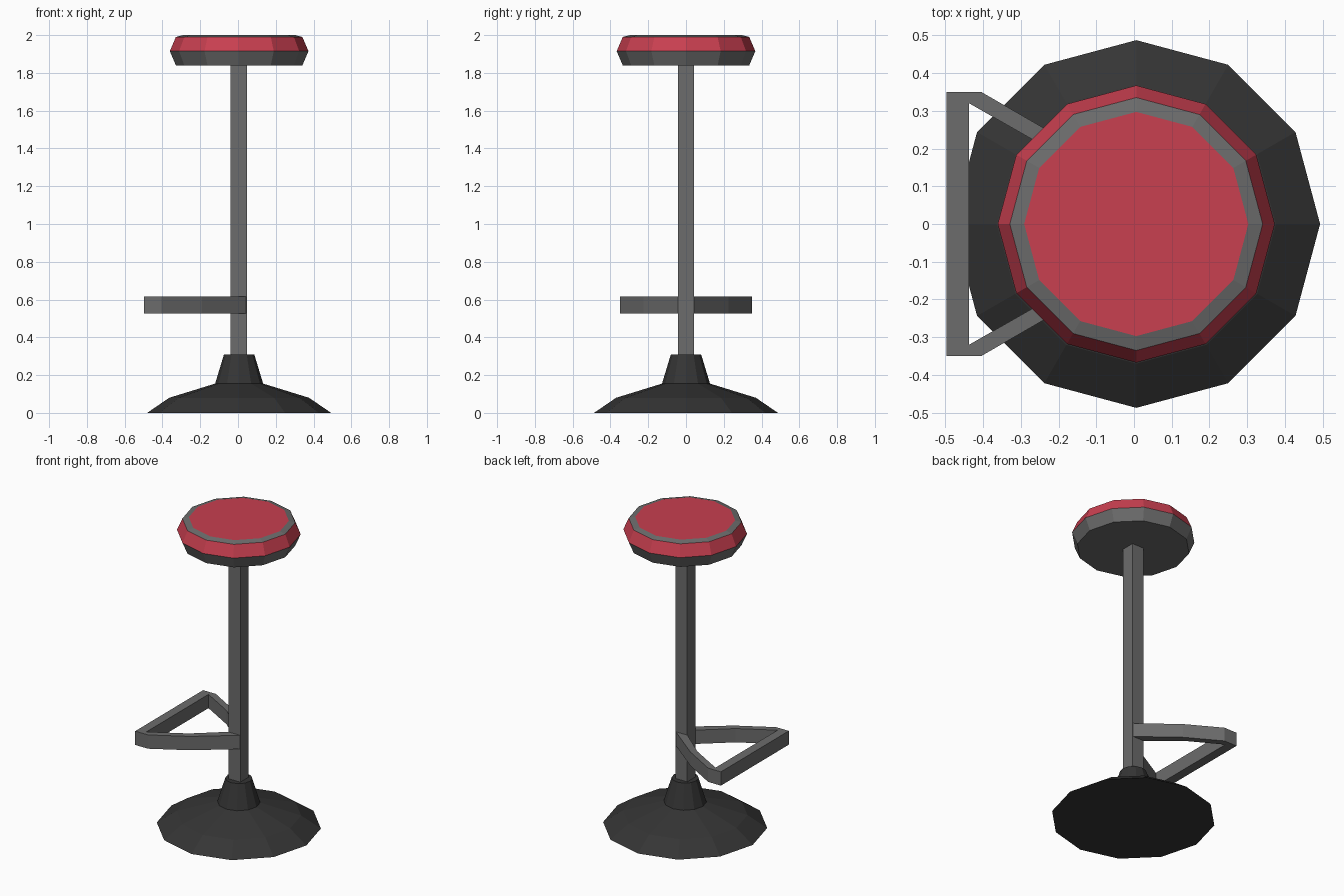
import bpy, bmesh
from math import cos, sin, pi

if "Cube" in bpy.data.objects:
    bpy.data.objects.remove(bpy.data.objects["Cube"])

CX = 0.006  # axis of the stool


def material(name, rgb):
    m = bpy.data.materials.new(name)
    m.diffuse_color = (*rgb, 1)
    m.use_nodes = True
    m.node_tree.nodes["Principled BSDF"].inputs["Base Color"].default_value = m.diffuse_color
    return m


RED = material("red_vinyl", (0.58, 0.05, 0.08))
METAL = material("grey_metal", (0.15, 0.15, 0.15))
DARK = material("dark_metal", (0.035, 0.035, 0.035))


def finish(name, bm, mats):
    bmesh.ops.recalc_face_normals(bm, faces=bm.faces)
    mesh = bpy.data.meshes.new(name)
    bm.to_mesh(mesh)
    bm.free()
    for m in mats:
        mesh.materials.append(m)
    ob = bpy.data.objects.new(name, mesh)
    bpy.context.collection.objects.link(ob)
    return ob


def lathe(name, profile, mats, bands=None, top=0, sides=12):
    """Stack of (radius, z) rings, capped at both ends; bands = material per ring gap."""
    bm = bmesh.new()
    rings = [[bm.verts.new((CX + r * cos(2 * pi * i / sides), r * sin(2 * pi * i / sides), z))
              for i in range(sides)] for r, z in profile]
    for k, (a, b) in enumerate(zip(rings, rings[1:])):
        for i in range(sides):
            j = (i + 1) % sides
            f = bm.faces.new((a[i], a[j], b[j], b[i]))
            f.material_index = bands[k] if bands else 0
    bm.faces.new(rings[0][::-1])
    bm.faces.new(rings[-1]).material_index = top
    return finish(name, bm, mats)


def prism(name, outline, z0, z1, mats):
    """Flat outline in plan, extruded from z0 to z1."""
    bm = bmesh.new()
    face = bm.faces.new([bm.verts.new((x, y, z0)) for x, y in outline])
    res = bmesh.ops.extrude_face_region(bm, geom=[face], use_keep_orig=True)
    verts = [v for v in res["geom"] if isinstance(v, bmesh.types.BMVert)]
    bmesh.ops.translate(bm, verts=verts, vec=(0, 0, z1 - z0))
    return finish(name, bm, mats)


# Flared floor base with collar
lathe("base", [(0.487, 0), (0.37, 0.08), (0.127, 0.155), (0.08, 0.31)], [DARK])

# Square pole
h = 0.043
prism("pole", [(CX - h - 0.002, -h), (CX + h - 0.002, -h), (CX + h - 0.002, h), (CX - h - 0.002, h)],
      0.30, 1.845, [METAL])

# Cushion with grey underside and grey piping ring on top
lathe("seat", [(0.335, 1.84), (0.367, 1.915), (0.335, 1.99), (0.297, 2.0)],
      [METAL, RED], bands=[0, 1, 0], top=1)

# Footrest loop: half outline from pole outwards, then mirrored in y
outer = [(0.046, 0.041), (-0.19, 0.226), (-0.405, 0.35), (-0.497, 0.35)]
inner = [(-0.437, 0.32), (-0.22, 0.196), (-0.038, 0.041)]
flip = lambda pts: [(x, -y) for x, y in reversed(pts)]
prism("footrest", outer + flip(outer) + flip(inner) + inner, 0.525, 0.615, [METAL])
